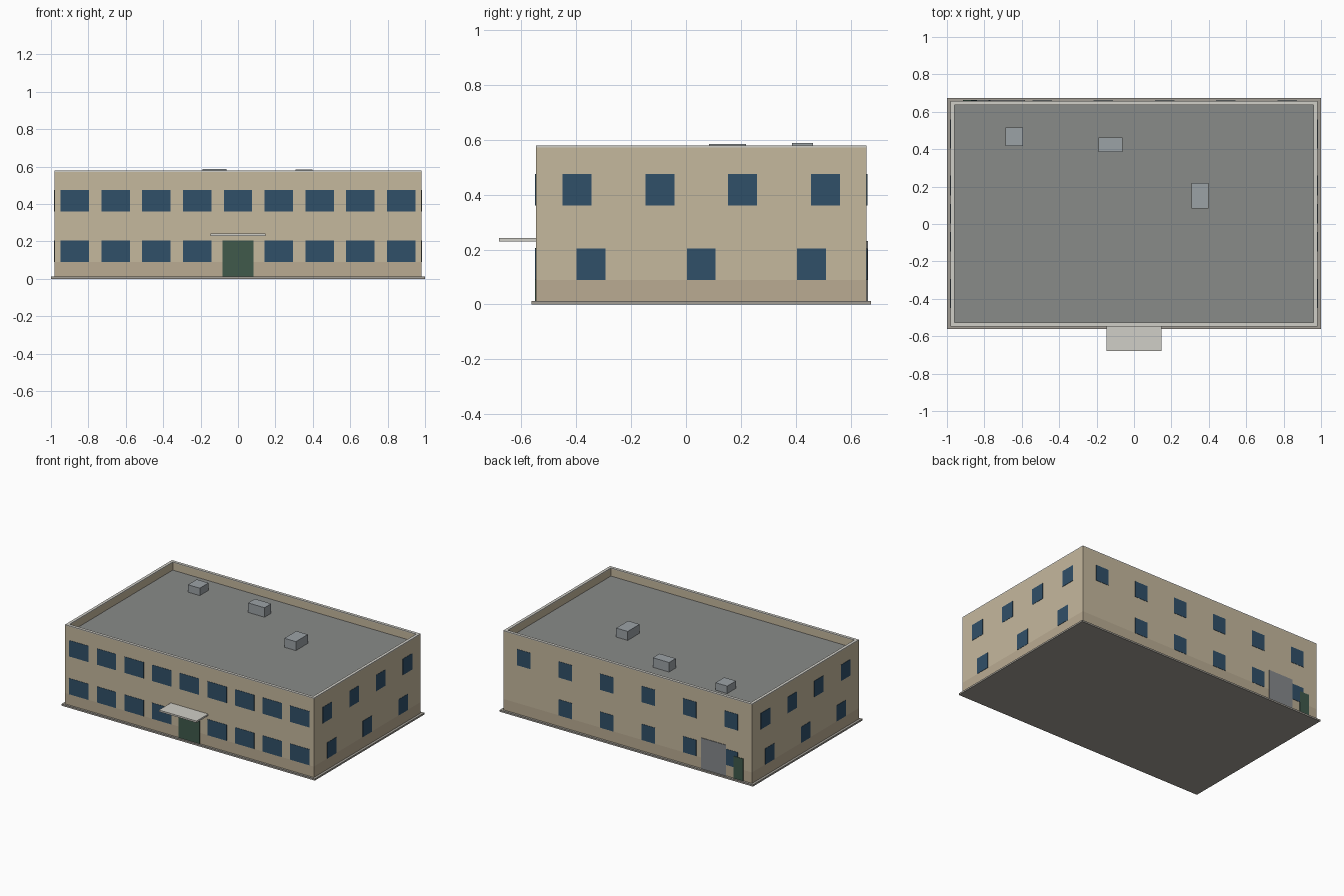
import bpy, bmesh
from mathutils import Matrix, Vector

if "Cube" in bpy.data.objects:
    bpy.data.objects.remove(bpy.data.objects["Cube"])

# Main dimensions
HX, Y0, Y1 = 0.982, -0.547, 0.658      # wall outline
CY = (Y0 + Y1) / 2
BASE, COURSE, ROOF, TOP = 0.012, 0.09, 0.52, 0.578
PAR = 0.021                            # parapet thickness
WIN_Z = [(0.09, 0.204), (0.36, 0.475)]  # lower, upper window rows
PROUD = 0.002


def material(name, r, g, b):
    m = bpy.data.materials.new(name)
    m.diffuse_color = (r, g, b, 1)
    m.use_nodes = True
    m.node_tree.nodes["Principled BSDF"].inputs["Base Color"].default_value = m.diffuse_color
    return m


WALL = material("wall_tan", 0.56, 0.48, 0.34)
COURSE_M = material("base_tan", 0.49, 0.41, 0.29)
GLASS = material("window_blue", 0.03, 0.08, 0.14)
DOOR = material("door_green", 0.05, 0.10, 0.07)
TRIM = material("trim_light", 0.63, 0.62, 0.57)
ROOF_M = material("roof_grey", 0.25, 0.26, 0.25)
UNIT = material("unit_grey", 0.33, 0.36, 0.38)
SHUTTER = material("shutter_grey", 0.24, 0.25, 0.26)
SLAB = material("plinth_grey", 0.36, 0.34, 0.30)


def boxes(name, mat, spans):
    """One object made of boxes given as (x0, x1, y0, y1, z0, z1)."""
    bm = bmesh.new()
    for x0, x1, y0, y1, z0, z1 in spans:
        mid = Vector((x0 + x1, y0 + y1, z0 + z1)) / 2
        size = Matrix.Diagonal((x1 - x0, y1 - y0, z1 - z0, 1))
        bmesh.ops.create_cube(bm, size=1, matrix=Matrix.Translation(mid) @ size)
    me = bpy.data.meshes.new(name)
    bm.to_mesh(me)
    bm.free()
    me.materials.append(mat)
    ob = bpy.data.objects.new(name, me)
    bpy.context.collection.objects.link(ob)
    return ob


def ring(name, mat, z0, z1):
    """Rectangular frame following the wall outline."""
    bm = bmesh.new()
    loops = []
    for inset, z in ((0, z0), (0, z1), (PAR, z1), (PAR, z0)):
        x, a, b = HX - inset, Y0 + inset, Y1 - inset
        loops.append([bm.verts.new(p) for p in
                      ((-x, a, z), (x, a, z), (x, b, z), (-x, b, z))])
    for i in range(4):
        p, q = loops[i], loops[(i + 1) % 4]
        for k in range(4):
            n = (k + 1) % 4
            bm.faces.new((p[k], p[n], q[n], q[k]))
    bmesh.ops.recalc_face_normals(bm, faces=bm.faces)
    me = bpy.data.meshes.new(name)
    bm.to_mesh(me)
    bm.free()
    me.materials.append(mat)
    bpy.context.collection.objects.link(bpy.data.objects.new(name, me))


# Building shell
boxes("plinth", SLAB, [(-1, 1, -0.562, 0.674, 0, BASE)])
boxes("base_course", COURSE_M, [(-HX, HX, Y0, Y1, BASE, COURSE)])
boxes("walls", WALL, [(-HX, HX, Y0, Y1, COURSE, ROOF - 0.01)])
boxes("roof_deck", ROOF_M, [(-HX + PAR, HX - PAR, Y0 + PAR, Y1 - PAR, ROOF - 0.01, ROOF)])
ring("parapet", WALL, ROOF - 0.01, TOP - 0.006)
ring("coping", TRIM, TOP - 0.006, TOP)

# Front windows: nine per row, the middle lower bay is the entrance
boxes("front_windows", GLASS, [
    (x - 0.076, x + 0.076, Y0 - PROUD, Y0 + 0.002, z0, z1)
    for row, (z0, z1) in enumerate(WIN_Z)
    for x in [0.2182 * i for i in range(-4, 5)] if row or abs(x) > 0.01])

# Back windows: six bays, the lower bay at the +x end is blank
boxes("back_windows", GLASS, [
    (x - 0.052, x + 0.052, Y1 - 0.002, Y1 + PROUD, z0, z1)
    for row, (z0, z1) in enumerate(WIN_Z)
    for x in [2 * HX / 6 * (i - 2.5) for i in range(5 + row)]])

# Side windows: three below, four above, same on both sides
for name, s in (("right_windows", 1), ("left_windows", -1)):
    spans = []
    for n, (z0, z1) in zip((3, 4), WIN_Z):
        for i in range(n):
            y = CY + (Y1 - Y0) / n * (i - (n - 1) / 2)
            xa, xb = sorted((s * (HX - 0.002), s * (HX + PROUD)))
            spans.append((xa, xb, y - 0.0525, y + 0.0525, z0, z1))
    boxes(name, GLASS, spans)

# Entrance, canopy and rear doors
boxes("front_door", DOOR, [(-0.083, 0.083, Y0 - 0.003, Y0 + 0.002, BASE, 0.205)])
boxes("canopy", TRIM, [(-0.148, 0.148, -0.68, Y0, 0.23, 0.242)])
boxes("loading_shutter", SHUTTER, [(-0.778, -0.583, Y1 - 0.002, Y1 + 0.004, BASE, 0.232)])
boxes("back_door", DOOR, [(-0.913, -0.839, Y1 - 0.002, Y1 + 0.004, BASE, 0.17)])

# Rooftop units
for i, (x0, x1, y0, y1, z) in enumerate((
        (-0.687, -0.594, 0.417, 0.516, 0.573),
        (-0.190, -0.061, 0.386, 0.462, 0.588),
        (0.307, 0.398, 0.084, 0.219, 0.584))):
    boxes(f"rooftop_unit_{i + 1}", UNIT, [(x0, x1, y0, y1, ROOF, z)])
